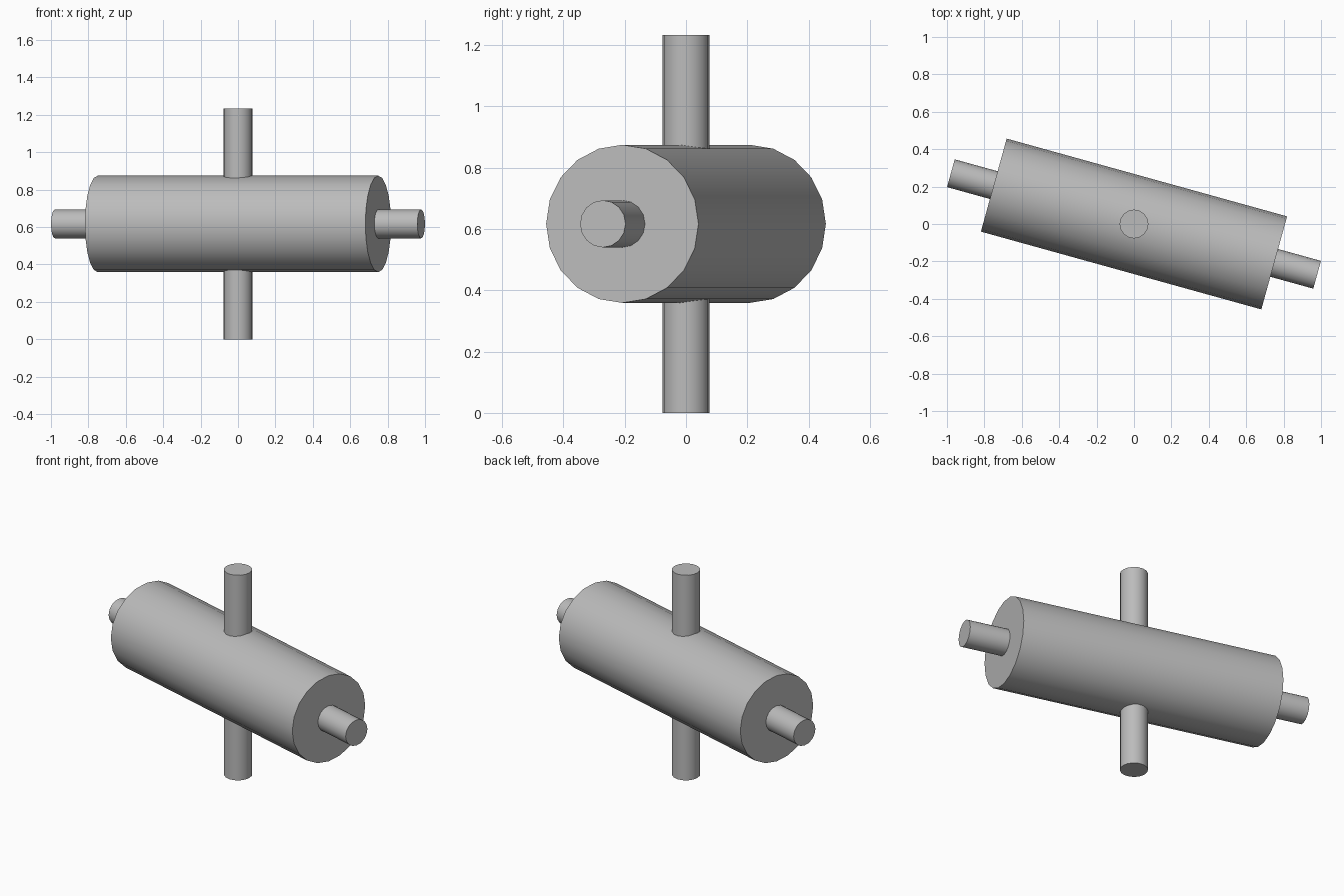
import bpy
import math

default_cube = bpy.data.objects.get("Cube")
if default_cube:
    bpy.data.objects.remove(default_cube, do_unlink=True)

grey = bpy.data.materials.new("plain grey")
grey.use_nodes = True
colour = (0.5, 0.5, 0.5, 1)
grey.diffuse_color = colour
grey.node_tree.nodes["Principled BSDF"].inputs["Base Color"].default_value = colour

CENTRE = (0, 0, 0.617)
TURN = math.radians(-15.5)


def rod(name, radius, length, sides, rotation):
    """Capped cylinder through the common centre, smooth round its side."""
    bpy.ops.mesh.primitive_cylinder_add(
        vertices=sides, radius=radius, depth=length,
        location=CENTRE, rotation=rotation)
    ob = bpy.context.object
    ob.name = name
    ob.data.materials.append(grey)
    bpy.ops.object.shade_smooth_by_angle(angle=math.radians(35))
    return ob


# Wide drum and its thin axle lie along the same turned horizontal axis
lying = (0, math.pi / 2, TURN)
rod("drum", 0.258, 1.556, 20, lying)
rod("axle", 0.077, 2.032, 16, lying)

# Upright post passing through the middle of the drum
rod("upright_post", 0.077, 1.234, 16, (0, 0, 0))
